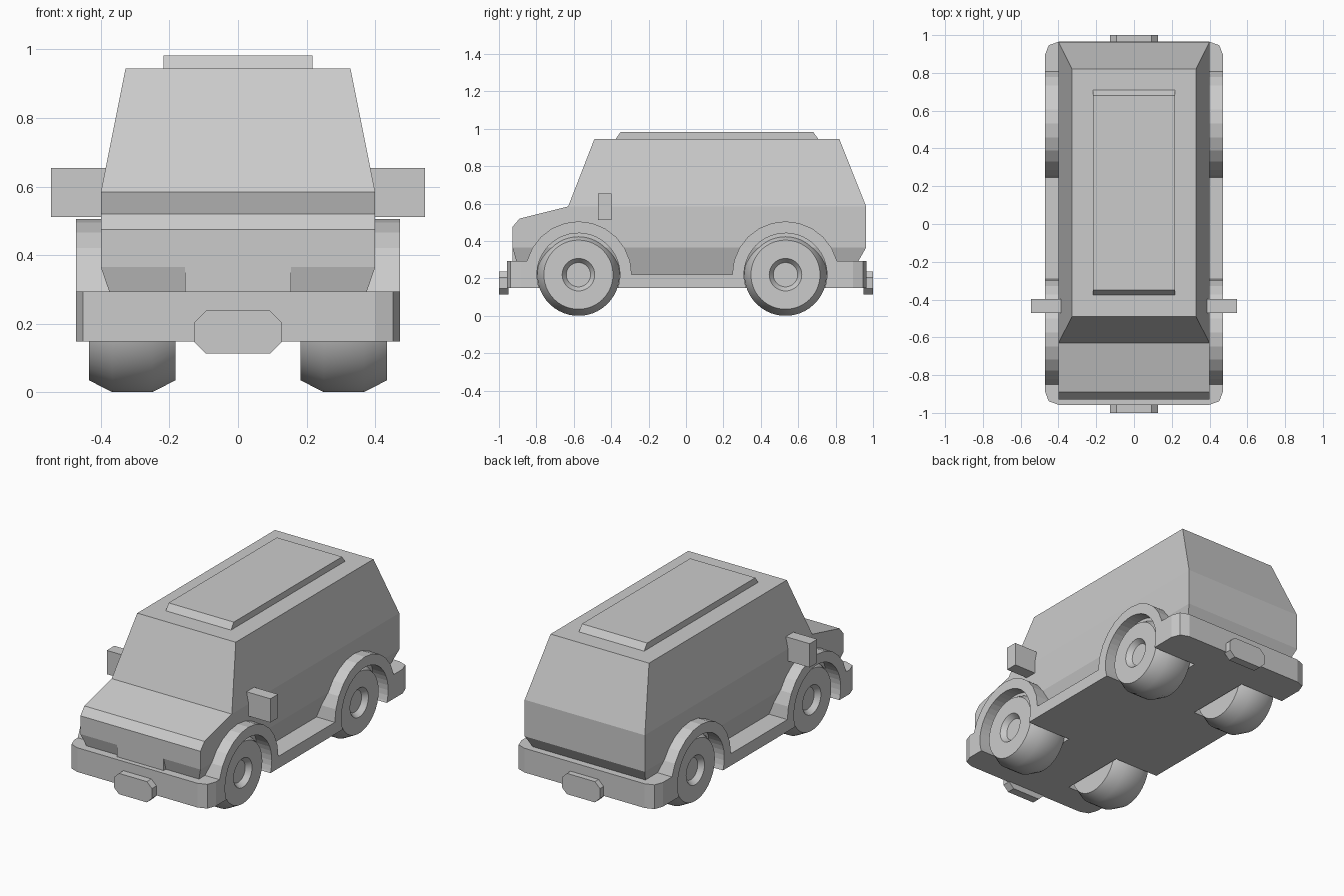
import bpy, bmesh
from math import sin, cos, pi, radians

if "Cube" in bpy.data.objects:
    bpy.data.objects.remove(bpy.data.objects["Cube"], do_unlink=True)

grey = bpy.data.materials.new("plain grey")
grey.use_nodes = True
grey.diffuse_color = (0.6, 0.6, 0.6, 1)
grey.node_tree.nodes["Principled BSDF"].inputs["Base Color"].default_value = grey.diffuse_color

AXLES = {"front": -0.575, "rear": 0.532}
AXLE_Z = 0.22
ARCH_R = 0.285
PLACE = {
    "x": lambda a, b, c: (c, a, b),
    "y": lambda a, b, c: (a, c, b),
    "z": lambda a, b, c: (a, b, c),
}


def finish(name, bm):
    bmesh.ops.recalc_face_normals(bm, faces=bm.faces)
    mesh = bpy.data.meshes.new(name)
    bm.to_mesh(mesh)
    bm.free()
    mesh.materials.append(grey)
    obj = bpy.data.objects.new(name, mesh)
    bpy.context.collection.objects.link(obj)
    return obj


def prism_mesh(outline, axis, lo, hi):
    """Extrude a 2D outline along an axis."""
    bm = bmesh.new()
    rings = [[bm.verts.new(PLACE[axis](a, b, c)) for a, b in outline] for c in (lo, hi)]
    for ring in rings:
        bm.faces.new(ring)
    n = len(outline)
    for i in range(n):
        j = (i + 1) % n
        bm.faces.new((rings[0][i], rings[0][j], rings[1][j], rings[1][i]))
    return bm


def prism(name, outline, axis, lo, hi):
    return finish(name, prism_mesh(outline, axis, lo, hi))


def box(name, x, y, z):
    return prism(name, [(x[0], y[0]), (x[1], y[0]), (x[1], y[1]), (x[0], y[1])], "z", *z)


def arc(cy, radius, start, stop, step):
    return [(cy + radius * cos(radians(a)), AXLE_Z + radius * sin(radians(a)))
            for a in range(start, stop + 1, step)]


def select_only(obj):
    bpy.ops.object.select_all(action="DESELECT")
    obj.select_set(True)
    bpy.context.view_layer.objects.active = obj


def boolean(obj, cutter, operation):
    cutter.hide_render = True
    mod = obj.modifiers.new("cut", "BOOLEAN")
    mod.operation, mod.object, mod.solver = operation, cutter, "EXACT"
    select_only(obj)
    bpy.ops.object.modifier_apply(modifier=mod.name)
    bpy.data.objects.remove(cutter, do_unlink=True)


# Body shell: side profile, then narrowed at the roof and below the waist
BELT, WAIST, ROOF, FLOOR = 0.585, 0.365, 0.945, 0.22
profile = [(-0.886, FLOOR), (-0.928, WAIST), (-0.928, 0.475), (-0.89, 0.52),
           (-0.63, BELT), (-0.49, ROOF), (0.82, ROOF), (0.963, BELT),
           (0.963, WAIST), (0.88, FLOOR)]
bm = prism_mesh(profile, "x", -0.4, 0.4)
for z in (WAIST, BELT):
    bmesh.ops.bisect_plane(bm, geom=bm.verts[:] + bm.edges[:] + bm.faces[:],
                           dist=0.0001, plane_co=(0, 0, z), plane_no=(0, 0, 1))
for v in bm.verts:
    if v.co.z > ROOF - 0.01:
        v.co.x *= 0.328 / 0.4
    elif v.co.z < FLOOR + 0.01:
        v.co.x *= 0.35 / 0.4
finish("body", bm)

# Upright centre panel under the nose
box("nose_panel", (-0.155, 0.155), (-0.928, -0.8), (0.2, WAIST))

# Chassis: bumpers, sills and wheel arches in one side profile
top = AXLE_Z + ARCH_R * sin(radians(15))
side = [(-0.957, 0.148), (0.965, 0.148), (0.965, top)]
side += arc(AXLES["rear"], ARCH_R, 15, 180, 15)
side += arc(AXLES["front"], ARCH_R, 0, 165, 15)
side += [(-0.957, top)]
chassis = prism("chassis", side, "x", -0.6, 0.6)

# Trim the chassis to a plan with chamfered corners
right = [(0.4, -0.957), (0.452, -0.938), (0.472, -0.885),
         (0.472, 0.893), (0.452, 0.946), (0.4, 0.965)]
plan = right + [(-x, y) for x, y in reversed(right)]
boolean(chassis, prism("plan_cutter", plan, "z", 0, 0.8), "INTERSECT")

# Wheel wells
for cy in AXLES.values():
    for s in (-1, 1):
        lo, hi = sorted((0.175 * s, 0.6 * s))
        well = prism("well_cutter", arc(cy, 0.222, 0, 352, 8), "x", lo, hi)
        boolean(chassis, well, "DIFFERENCE")

# Wheels: a tyre profile (distance out, radius) spun around the axle
TYRE = [(0.182, 0), (0.182, 0.185), (0.25, 0.22), (0.367, 0.22),
        (0.435, 0.185), (0.435, 0.087), (0.405, 0.065), (0.405, 0)]
for end, cy in AXLES.items():
    for label, s in (("left", 1), ("right", -1)):
        bm = bmesh.new()
        verts = [bm.verts.new((s * x, cy, AXLE_Z + r)) for x, r in TYRE]
        edges = [bm.edges.new(pair) for pair in zip(verts, verts[1:])]
        bmesh.ops.spin(bm, geom=verts + edges, cent=(0, cy, AXLE_Z), axis=(1, 0, 0),
                       angle=2 * pi, steps=45, use_merge=True)
        bmesh.ops.remove_doubles(bm, verts=bm.verts, dist=0.0001)
        wheel = finish(f"{end}_{label}_wheel", bm)
        select_only(wheel)
        bpy.ops.object.shade_smooth_by_angle(angle=radians(35))

# Roof panel with sloped ends
prism("roof_panel", [(-0.38, 0.94), (-0.35, 0.983), (0.68, 0.983), (0.712, 0.94)],
      "x", -0.217, 0.217)

# Side mirrors
for label, s in (("left", 1), ("right", -1)):
    box(f"{label}_mirror", sorted((0.38 * s, 0.545 * s)), (-0.47, -0.398), (0.512, 0.655))

# Blank eight-sided plates on both bumpers
half = [(0.093, 0.113), (0.127, 0.146), (0.127, 0.205), (0.093, 0.238)]
octagon = half + [(-x, z) for x, z in reversed(half)]
prism("front_plate", octagon, "y", -1, -0.95)
prism("rear_plate", octagon, "y", 0.95, 1)
